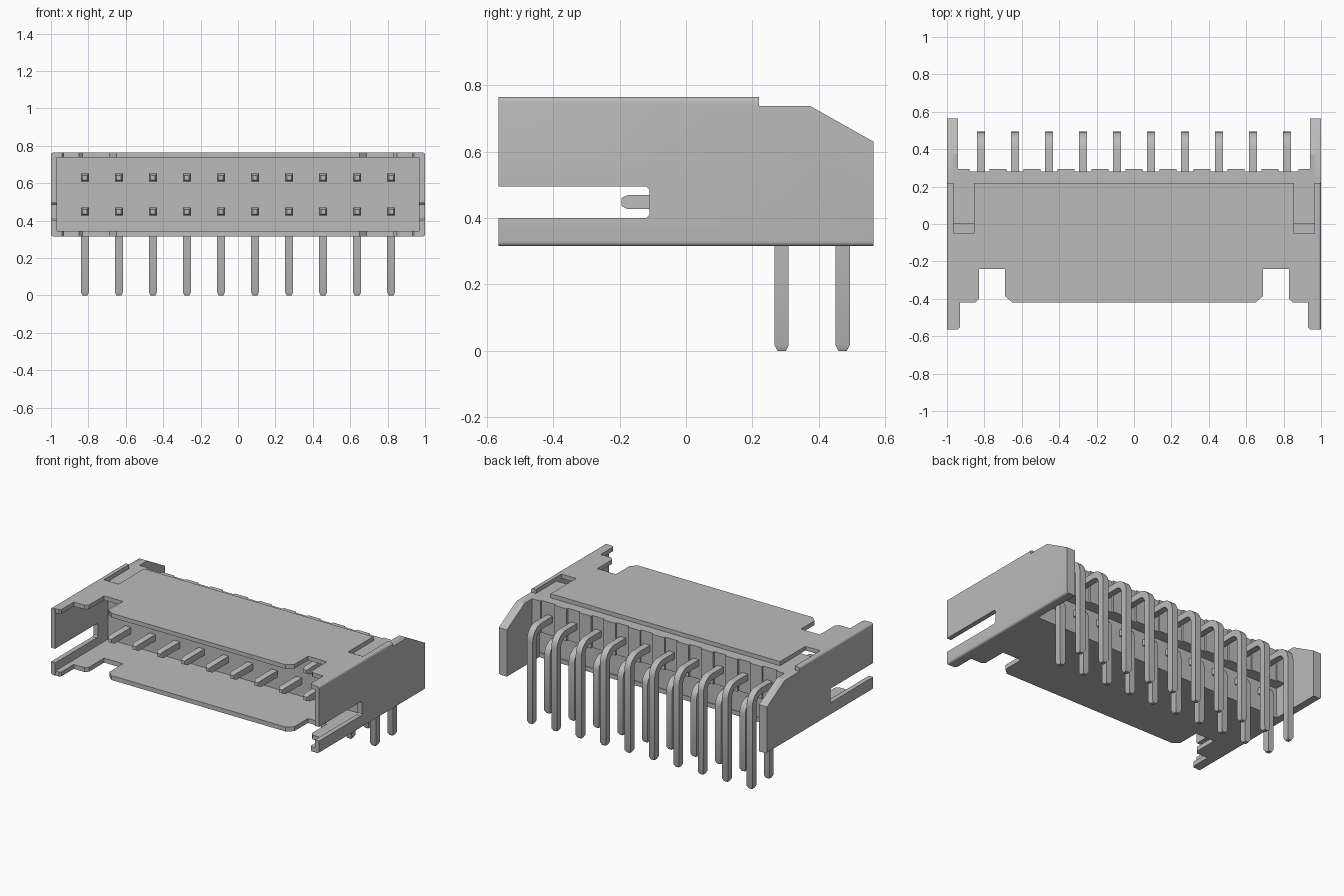
import bpy, bmesh, math
from mathutils import Vector

if "Cube" in bpy.data.objects:
    bpy.data.objects.remove(bpy.data.objects["Cube"], do_unlink=True)

GREY = (0.5, 0.5, 0.5, 1)
mat = bpy.data.materials.new("plain grey")
mat.use_nodes = True
mat.diffuse_color = GREY
mat.node_tree.nodes["Principled BSDF"].inputs["Base Color"].default_value = GREY


def finish(name, bm, smooth=False):
    bmesh.ops.recalc_face_normals(bm, faces=bm.faces)
    me = bpy.data.meshes.new(name)
    bm.to_mesh(me)
    bm.free()
    me.materials.append(mat)
    ob = bpy.data.objects.new(name, me)
    bpy.context.collection.objects.link(ob)
    if smooth:
        bpy.ops.object.select_all(action="DESELECT")
        ob.select_set(True)
        bpy.context.view_layer.objects.active = ob
        bpy.ops.object.shade_smooth_by_angle(angle=math.radians(35))
    return ob


def prism(points, offset):
    """Extrude a closed outline of 3D points by an offset."""
    bm = bmesh.new()
    face = bm.faces.new([bm.verts.new(p) for p in points])
    ext = bmesh.ops.extrude_face_region(bm, geom=[face])["geom"]
    for v in ext:
        if isinstance(v, bmesh.types.BMVert):
            v.co += Vector(offset)
    return bm


def box(name, x, y, z):
    pts = [(x[0], y[0], z[0]), (x[1], y[0], z[0]), (x[1], y[1], z[0]), (x[0], y[1], z[0])]
    return finish(name, prism(pts, (0, 0, z[1] - z[0])))


# Floor and roof plates share the same notched front edge
front = [(0.65, -0.42), (0.69, -0.385), (0.69, -0.24), (0.83, -0.24), (0.83, -0.4),
         (0.85, -0.42), (0.93, -0.42), (0.93, -0.55), (0.94, -0.563), (0.985, -0.563)]
floor_half = front + [(0.985, 0.22)]
roof_half = front + [(0.985, 0.22), (0.965, 0.22), (0.965, -0.05), (0.855, -0.05), (0.855, 0.22)]


def plate(name, half, z0, z1):
    outline = half + [(-x, y) for x, y in reversed(half)]
    finish(name, prism([(x, y, z0) for x, y in outline], (0, 0, z1 - z0)))


plate("floor_plate", floor_half, 0.315, 0.345)
plate("roof_plate", roof_half, 0.737, 0.765)

# Side walls with a slot open to the front and a sloping rear ear
wall = [(-0.565, 0.315), (0.565, 0.315), (0.565, 0.63), (0.375, 0.737), (0.22, 0.737),
        (0.22, 0.765), (-0.565, 0.765), (-0.565, 0.495), (-0.12, 0.495), (-0.11, 0.485),
        (-0.11, 0.41), (-0.12, 0.4), (-0.565, 0.4)]
ear = [(0.2, 0.315), (0.565, 0.315), (0.565, 0.63), (0.375, 0.737), (0.2, 0.737)]
for side, label in ((1, "left"), (-1, "right")):
    bm = prism([(side * 0.968, y, z) for y, z in wall], (side * 0.032, 0, 0))
    rounded = [e for e in bm.edges
               if all(abs(v.co.x) > 0.99 and (v.co.z < 0.32 or v.co.z > 0.76) for v in e.verts)]
    bmesh.ops.bevel(bm, geom=rounded, offset=0.014, segments=4, profile=0.5, affect="EDGES")
    finish(label + "_wall", bm, True)
    finish(label + "_ear", prism([(side * 0.94, y, z) for y, z in ear], (side * 0.035, 0, 0)))

# Rear block: deeper above, set back below where the lower pins turn down
box("rear_block_upper", (-0.97, 0.97), (0, 0.282), (0.52, 0.737))
box("rear_block_lower", (-0.97, 0.97), (0, 0.215), (0.33, 0.53))

COUNT = 10
PITCH = 0.182
first = -PITCH * (COUNT - 1) / 2

# Upright ribs on the back between the pins
for i in range(COUNT + 1):
    x = first + (i - 0.5) * PITCH
    half = 0.045 if 0 < i < COUNT else 0.03
    box("rear_rib", (x - half, x + half), (0.27, 0.295), (0.52, 0.737))


def bent_pin(name, x, z, drop, radius, size=0.043):
    """Sweep a square section back, round a bend and down to a tapered foot."""
    path = [(-0.195, z, 0, 0.55), (-0.175, z, 0, 1)]
    for k in range(9):
        a = math.radians(90 * k / 8)
        path.append((drop - radius + radius * math.sin(a), z - radius + radius * math.cos(a), a, 1))
    path += [(drop, 0.018, math.pi / 2, 1), (drop, 0, math.pi / 2, 0.6)]
    bm = bmesh.new()
    rings = []
    for y, pz, a, s in path:
        h = size / 2 * s
        rings.append([bm.verts.new((x + u * h, y + w * h * math.sin(a), pz + w * h * math.cos(a)))
                      for u, w in ((-1, -1), (1, -1), (1, 1), (-1, 1))])
    for r, q in zip(rings, rings[1:]):
        for k in range(4):
            n = (k + 1) % 4
            bm.faces.new((r[k], r[n], q[n], q[k]))
    bm.faces.new(rings[0])
    bm.faces.new(rings[-1])
    finish(name, bm, True)


# Two rows of right-angle pins
for i in range(COUNT):
    px = first + i * PITCH
    bent_pin("upper_pin", px, 0.63, 0.472, 0.07)
    bent_pin("lower_pin", px, 0.448, 0.288, 0.06)
